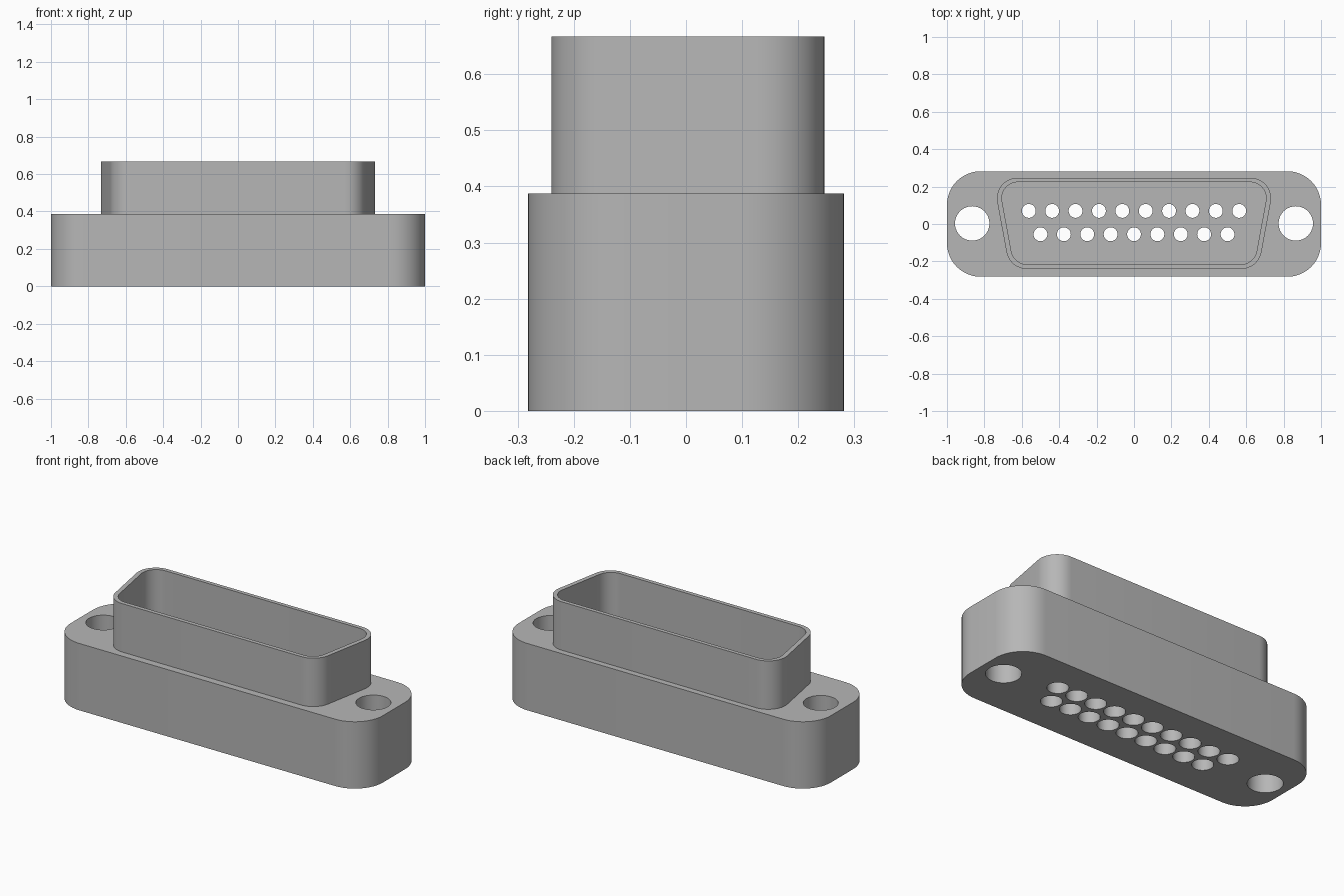
import bpy, bmesh, math
from mathutils import Vector

cube = bpy.data.objects.get("Cube")
if cube:
    bpy.data.objects.remove(cube, do_unlink=True)

grey = bpy.data.materials.new("plain_grey")
grey.use_nodes = True
grey.diffuse_color = (0.47, 0.47, 0.47, 1)
grey.node_tree.nodes["Principled BSDF"].inputs["Base Color"].default_value = grey.diffuse_color

BASE_TOP, TOP = 0.387, 0.667


def rounded(corners, radius, steps=12):
    """Counter-clockwise convex outline with filleted corners."""
    pts = [Vector(c) for c in corners]
    out = []
    for i, p in enumerate(pts):
        a = (pts[i - 1] - p).normalized()
        b = (pts[(i + 1) % len(pts)] - p).normalized()
        half = a.angle(b) / 2
        centre = p + (a + b).normalized() * radius / math.sin(half)
        start = p + a * radius / math.tan(half) - centre
        sweep = math.pi - 2 * half
        for k in range(steps + 1):
            t = sweep * k / steps
            c, s = math.cos(t), math.sin(t)
            out.append(centre + Vector((c * start.x - s * start.y, s * start.x + c * start.y)))
    return out


def circle(x, y, r, n=40):
    return [Vector((x + r * math.cos(2 * math.pi * i / n),
                    y + r * math.sin(2 * math.pi * i / n))) for i in range(n)]


def skin(bm, layers, ring=False):
    """Join outlines of equal length, given as (outline, z), into a solid."""
    loops = [[bm.verts.new((p.x, p.y, z)) for p in outline] for outline, z in layers]
    pairs = list(zip(loops, loops[1:]))
    if ring:
        pairs.append((loops[-1], loops[0]))
    else:
        bm.faces.new(loops[0][::-1])
        bm.faces.new(loops[-1])
    for lo, hi in pairs:
        n = len(lo)
        for i in range(n):
            j = (i + 1) % n
            bm.faces.new((lo[i], lo[j], hi[j], hi[i]))


def finish(bm, name):
    bmesh.ops.recalc_face_normals(bm, faces=bm.faces)
    mesh = bpy.data.meshes.new(name)
    bm.to_mesh(mesh)
    bm.free()
    mesh.materials.append(grey)
    obj = bpy.data.objects.new(name, mesh)
    bpy.context.collection.objects.link(obj)
    return obj


def smooth(obj):
    bpy.ops.object.select_all(action='DESELECT')
    obj.select_set(True)
    bpy.context.view_layer.objects.active = obj
    bpy.ops.object.shade_smooth_by_angle(angle=math.radians(30))


# Flange block
bm = bmesh.new()
block = rounded([(-1, -0.282), (1, -0.282), (1, 0.282), (-1, 0.282)], 0.18)
skin(bm, [(block, 0), (block, BASE_TOP)])
base = finish(bm, "flange_block")

# Cutters: two mounting holes and two staggered rows of stepped pin holes
bm = bmesh.new()
for side in (-1, 1):
    hole = circle(side * 0.865, 0.003, 0.092)
    skin(bm, [(hole, -0.1), (hole, 0.5)])
for count, y in ((10, 0.07), (9, -0.055)):
    for i in range(count):
        x = (i - (count - 1) / 2) * 0.125
        wide, narrow = circle(x, y, 0.056), circle(x, y, 0.037)
        skin(bm, [(wide, -0.1), (wide, 0.07), (narrow, 0.07), (narrow, 0.5)])
cutter = finish(bm, "hole_cutter")
cutter.hide_render = True

cut = base.modifiers.new("holes", 'BOOLEAN')
cut.operation = 'DIFFERENCE'
cut.solver = 'EXACT'
cut.object = cutter
bpy.context.view_layer.objects.active = base
bpy.ops.object.modifier_apply(modifier=cut.name)
bpy.data.objects.remove(cutter, do_unlink=True)
smooth(base)

# Hollow tapered shell standing on the block
outer = rounded([(-0.665, -0.24), (0.665, -0.24), (0.755, 0.247), (-0.755, 0.247)], 0.11)
inner = rounded([(-0.643, -0.216), (0.643, -0.216), (0.724, 0.224), (-0.724, 0.224)], 0.086)
bm = bmesh.new()
skin(bm, [(outer, BASE_TOP - 0.01), (outer, TOP), (inner, TOP), (inner, BASE_TOP - 0.01)], ring=True)
smooth(finish(bm, "socket_shell"))
